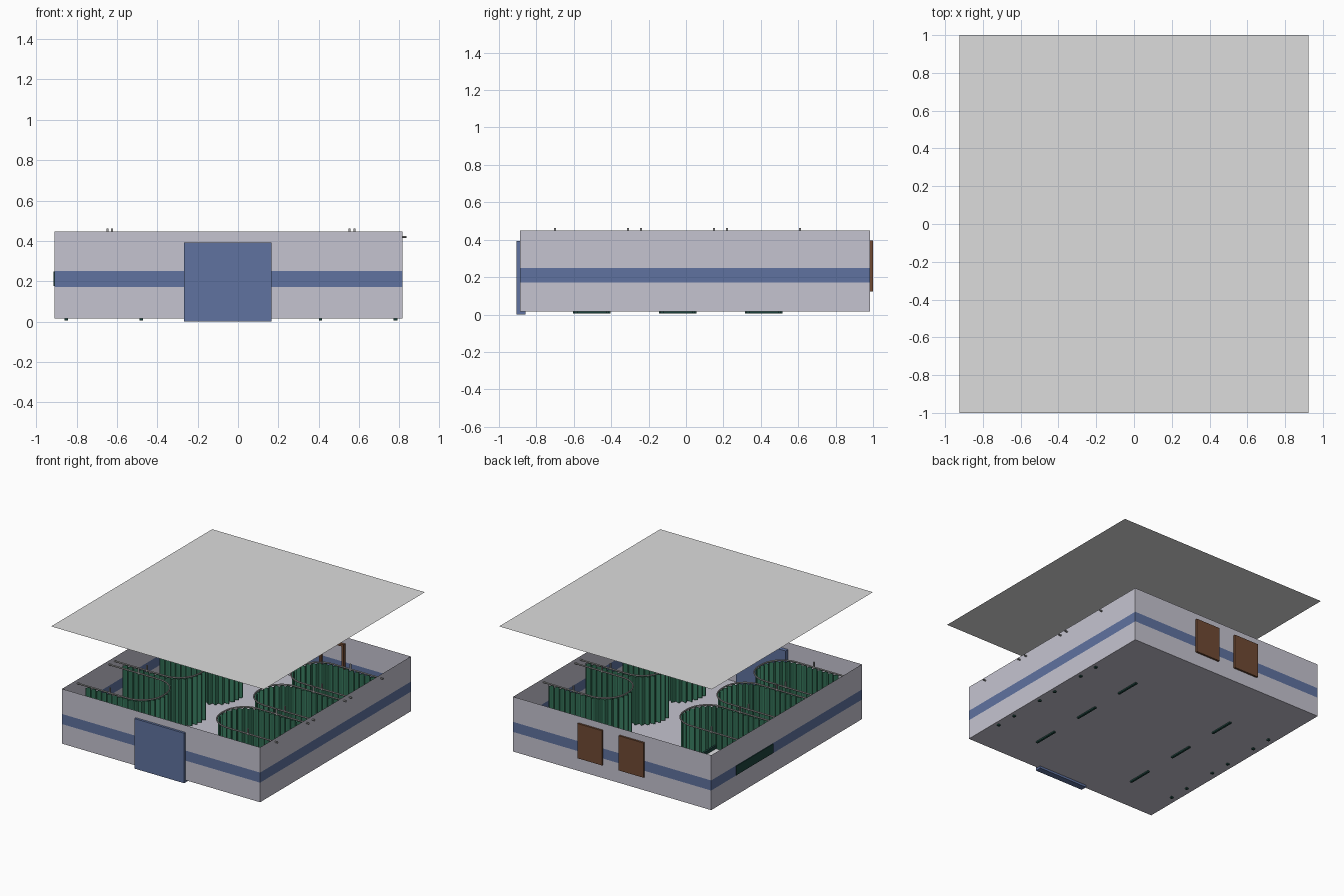
import bpy, bmesh, math

if "Cube" in bpy.data.objects:
    bpy.data.objects.remove(bpy.data.objects["Cube"])


def mat(name, r, g, b):
    m = bpy.data.materials.new(name)
    m.diffuse_color = (r, g, b, 1)
    m.use_nodes = True
    m.node_tree.nodes["Principled BSDF"].inputs["Base Color"].default_value = m.diffuse_color
    return m


WALL = mat("wall_grey", 0.56, 0.55, 0.63)
BLUE = mat("slate_blue", 0.115, 0.17, 0.35)
BROWN = mat("door_brown", 0.16, 0.068, 0.034)
GREEN = mat("curtain_green", 0.04, 0.2, 0.115)
DARK = mat("dark_green", 0.012, 0.055, 0.045)
CEIL = mat("ceiling_white", 0.72, 0.72, 0.72)
METAL = mat("rail_grey", 0.36, 0.36, 0.36)
LINEN = mat("linen_white", 0.75, 0.76, 0.78)

X0, X1, Y0, Y1 = -0.908, 0.814, -0.888, 0.984
FLOOR, TOP = 0.017, 0.448


def finish(name, bm, *mats):
    me = bpy.data.meshes.new(name)
    bm.to_mesh(me)
    bm.free()
    for m in mats:
        me.materials.append(m)
    ob = bpy.data.objects.new(name, me)
    bpy.context.collection.objects.link(ob)
    return ob


def box(name, m, xs, ys, zs):
    xs, ys, zs = sorted(xs), sorted(ys), sorted(zs)
    bm = bmesh.new()
    bmesh.ops.create_cube(bm, size=1)
    for v in bm.verts:
        v.co = [r[0] if c < 0 else r[1] for c, r in zip(v.co, (xs, ys, zs))]
    return finish(name, bm, m)


def plane(name, m, x0, x1, y0, y1, z):
    bm = bmesh.new()
    bm.faces.new([bm.verts.new(p) for p in
                  ((x0, y0, z), (x1, y0, z), (x1, y1, z), (x0, y1, z))])
    return finish(name, bm, m)


# walls as a thin shell with a blue band, floor and floating ceiling
bm = bmesh.new()
rings = [[bm.verts.new((x, y, z)) for x, y in ((X0, Y0), (X1, Y0), (X1, Y1), (X0, Y1))]
         for z in (FLOOR, 0.171, 0.25, TOP)]
for k in range(3):
    for i in range(4):
        j = (i + 1) % 4
        f = bm.faces.new((rings[k][i], rings[k][j], rings[k + 1][j], rings[k + 1][i]))
        f.material_index = int(k == 1)
finish("walls", bm, WALL, BLUE)
plane("floor", WALL, X0, X1, Y0, Y1, FLOOR)
plane("ceiling", CEIL, -0.925, 0.925, -1, 1, 0.977)

# entrance door in front, two windows-like doors at the back, plate on the left wall
box("front_door", BLUE, (-0.267, 0.166), (-0.906, -0.857), (0, 0.393))
for i, (a, b) in enumerate(((-0.33, -0.115), (0.03, 0.245))):
    box(f"back_door_{i}", BROWN, (a, b), (Y1 + 0.001, 1.0), (0.123, 0.396))
    t = 0.018
    for n, xs, zs in (("left", (a, a + t), (0.123, 0.396)), ("right", (b - t, b), (0.123, 0.396)),
                      ("top", (a + t, b - t), (0.396 - t, 0.396)),
                      ("bottom", (a + t, b - t), (0.123, 0.123 + t))):
        box(f"back_door_frame_{n}_{i}", BROWN, xs, (0.962, Y1 - 0.001), zs)
box("side_plate", DARK, (-0.914, X0 - 0.001), (0.22, 0.68), (0.176, 0.248))

# U-shaped rail path in bay coordinates: u away from the room centre, v along the wall
U_WALL, U_IN, HALF, R = 0.87, 0.255, 0.195, 0.18


def rail_path():
    pts = [(U_WALL - (U_WALL - U_IN - R) * i / 10, HALF) for i in range(10)]
    for cv, a0 in ((HALF - R, 90), (R - HALF, 180)):
        for i in range(13):
            a = math.radians(a0 + 90 * i / 12)
            pts.append((U_IN + R + R * math.cos(a), cv + R * math.sin(a)))
    pts += [(U_IN + R + (U_WALL - U_IN - R) * i / 10, -HALF) for i in range(1, 11)]
    return pts


PATH = rail_path()


def sample(s):
    # point and normal at arc length s along the rail
    for (a, b), (c, d) in zip(PATH, PATH[1:]):
        L = math.hypot(c - a, d - b)
        if s <= L and L > 1e-6:
            t = s / L
            return a + (c - a) * t, b + (d - b) * t, -(d - b) / L, (c - a) / L
        s -= L
    return PATH[-1] + (0, 1)


def curtain(name, place):
    bm = bmesh.new()
    start, end, fold, n = 0.06, 0.80, 0.046, 160
    prev = None
    for i in range(n + 1):
        s = start + (end - start) * i / n
        u, v, nu, nv = sample(s)
        w = 0.014 * math.sin(2 * math.pi * s / fold)
        x, y = place(u + nu * w, v + nv * w)
        cur = [bm.verts.new((x, y, z)) for z in (0.035, 0.412)]
        if prev:
            bm.faces.new((prev[0], cur[0], cur[1], prev[1]))
        prev = cur
    finish(name, bm, GREEN)


def rail(name, place):
    bm = bmesh.new()
    r, prev = 0.006, None
    for i, (u, v) in enumerate(PATH):
        a, b = PATH[max(i - 1, 0)], PATH[min(i + 1, len(PATH) - 1)]
        L = math.hypot(b[0] - a[0], b[1] - a[1])
        nu, nv = -(b[1] - a[1]) / L, (b[0] - a[0]) / L
        cur = []
        for k in range(6):
            c, s = r * math.cos(k * math.pi / 3), r * math.sin(k * math.pi / 3)
            x, y = place(u + nu * c, v + nv * c)
            cur.append(bm.verts.new((x, y, 0.42 + s)))
        if prev:
            for k in range(6):
                j = (k + 1) % 6
                bm.faces.new((prev[k], prev[j], cur[j], cur[k]))
        prev = cur
    bmesh.ops.recalc_face_normals(bm, faces=bm.faces)
    finish(name, bm, METAL)


# six bays: rail, curtain, rail hangers and bed
for side, word in ((1, "right"), (-1, "left")):
    for n, yc in enumerate((-0.505, -0.045, 0.415)):
        def place(u, v):
            return -0.035 + side * u, yc + side * v

        def bay_box(name, m, us, vs, zs):
            p, q = place(us[0], vs[0]), place(us[1], vs[1])
            box(f"{name}_{word}_{n}", m, (p[0], q[0]), (p[1], q[1]), zs)

        rail(f"curtain_rail_{word}_{n}", place)
        curtain(f"curtain_{word}_{n}", place)
        for k, (u, v) in enumerate(((0.588, HALF), (0.612, -HALF))):
            bay_box(f"rail_hanger_{k}", METAL, (u - 0.005, u + 0.005),
                    (v - 0.005, v + 0.005), (0.41, 0.462))
        # bed
        bay_box("bed_footboard", DARK, (0.436, 0.452), (-0.1, 0.1), (0.006, 0.16))
        bay_box("bed_headboard", DARK, (0.808, 0.822), (-0.1, 0.1), (0.08, 0.2))
        bay_box("bed_frame", METAL, (0.452, 0.808), (-0.095, 0.095), (0.08, 0.1))
        bay_box("mattress", LINEN, (0.453, 0.807), (-0.092, 0.092), (0.1, 0.135))
        bay_box("pillow", LINEN, (0.735, 0.8), (-0.06, 0.06), (0.135, 0.152))
        for k, v in enumerate((-0.085, 0.085)):
            bay_box(f"bed_leg_{k}", DARK, (0.806, 0.824), (v - 0.009, v + 0.009), (0.006, 0.08))
